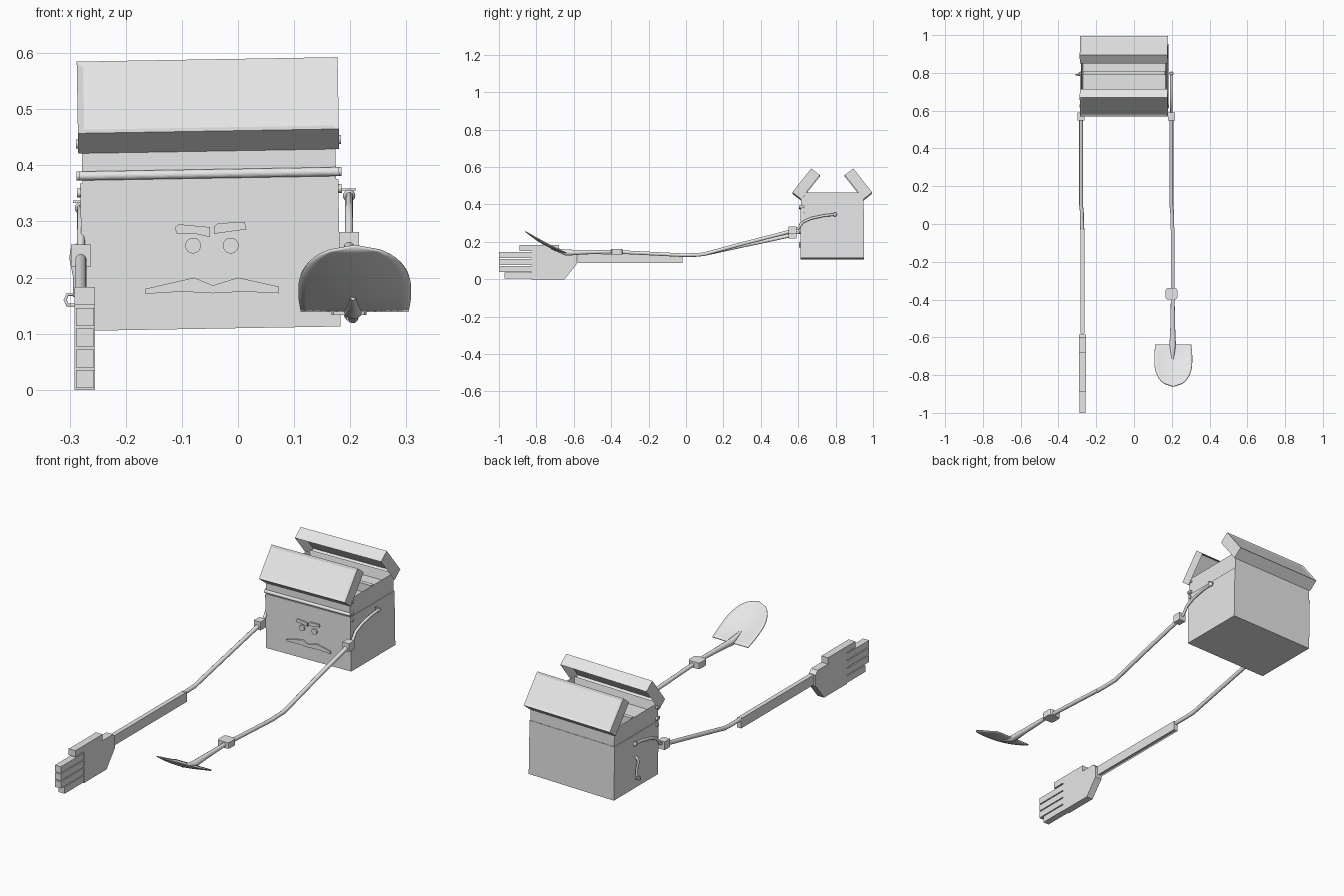
import bpy, bmesh, math
from mathutils import Matrix, Vector

if "Cube" in bpy.data.objects:
    bpy.data.objects.remove(bpy.data.objects["Cube"], do_unlink=True)

grey = bpy.data.materials.new("light grey")
grey.use_nodes = True
grey.diffuse_color = (0.8, 0.8, 0.8, 1)
grey.node_tree.nodes["Principled BSDF"].inputs["Base Color"].default_value = (0.8, 0.8, 0.8, 1)

# Chest placement: centre, half width, and the slight roll of the whole chest
CX, CY, HALF = -0.045, 0.782, 0.23
ROLL = (Matrix.Translation((CX, 0, 0)) @ Matrix.Rotation(-0.017, 4, 'Y')
        @ Matrix.Translation((-CX, 0, 0)))


def finish(name, bm, matrix=None, smooth=False):
    bmesh.ops.recalc_face_normals(bm, faces=bm.faces)
    if matrix is not None:
        bm.transform(matrix)
    mesh = bpy.data.meshes.new(name)
    bm.to_mesh(mesh)
    bm.free()
    mesh.materials.append(grey)
    obj = bpy.data.objects.new(name, mesh)
    bpy.context.collection.objects.link(obj)
    if smooth:
        for p in mesh.polygons:
            p.use_smooth = True
    return obj


def block(centre, size):
    bm = bmesh.new()
    bmesh.ops.create_cube(bm, size=1)
    bmesh.ops.scale(bm, vec=size, verts=bm.verts)
    bmesh.ops.translate(bm, vec=centre, verts=bm.verts)
    return bm


def span(name, lo, hi, matrix=None):
    lo, hi = Vector(lo), Vector(hi)
    return finish(name, block((lo + hi) / 2, hi - lo), matrix)


def recess(bm, direction, margin, depth):
    """Inset the face that looks along direction and sink it."""
    direction = Vector(direction)
    bm.normal_update()
    face = max(bm.faces, key=lambda f: f.normal.dot(direction) * f.calc_area())
    bmesh.ops.inset_region(bm, faces=[face], thickness=margin)
    bmesh.ops.translate(bm, vec=-direction * depth, verts=face.verts)


def prism(name, outline, place, depth, matrix=None):
    """Extrude a flat outline; place maps its 2D points into space."""
    bm = bmesh.new()
    face = bm.faces.new([bm.verts.new(place(*p)) for p in outline])
    out = bmesh.ops.extrude_face_region(bm, geom=[face])
    bmesh.ops.translate(bm, vec=depth,
                        verts=[v for v in out["geom"] if isinstance(v, bmesh.types.BMVert)])
    return finish(name, bm, matrix)


def tube(name, points, radius, radii=None):
    curve = bpy.data.curves.new(name + "_path", 'CURVE')
    curve.dimensions = '3D'
    curve.bevel_depth = radius
    curve.bevel_resolution = 3
    curve.use_fill_caps = True
    spline = curve.splines.new('POLY')
    spline.points.add(len(points) - 1)
    for i, p in enumerate(points):
        spline.points[i].co = (*p, 1)
        spline.points[i].radius = radii[i] if radii else 1
    temp = bpy.data.objects.new(name + "_path", curve)
    bpy.context.collection.objects.link(temp)
    bpy.context.view_layer.update()
    mesh = bpy.data.meshes.new_from_object(temp.evaluated_get(bpy.context.evaluated_depsgraph_get()))
    bpy.data.objects.remove(temp, do_unlink=True)
    bm = bmesh.new()
    bm.from_mesh(mesh)
    return finish(name, bm, smooth=True)


def ball(name, centre, radius):
    bm = bmesh.new()
    bmesh.ops.create_uvsphere(bm, u_segments=16, v_segments=8, radius=radius)
    return finish(name, bm, Matrix.Translation(centre), True)


def disc(name, centre, radius, depth, axis, matrix):
    bm = bmesh.new()
    bmesh.ops.create_cone(bm, cap_ends=True, segments=24, radius1=radius, radius2=radius, depth=depth)
    turn = Matrix.Rotation(math.pi / 2, 4, axis)
    return finish(name, bm, matrix @ Matrix.Translation(centre) @ turn)


# Chest body, open collar and divider
span("chest_body", (CX - HALF, 0.612, 0.109), (CX + HALF, 0.952, 0.372), ROLL)
collar = block((CX, CY, 0.414), (2 * HALF - 0.008, 0.336, 0.09))
recess(collar, (0, 0, 1), 0.012, 0.045)
finish("chest_collar", collar, ROLL)
span("tray_divider", (CX - HALF + 0.012, 0.79, 0.41), (CX + HALF - 0.012, 0.81, 0.456), ROLL)
disc("front_bar", (CX, 0.612, 0.385), 0.008, 2 * HALF + 0.004, 'Y', ROLL)
for side in (-1, 1):
    for z in (0.355, 0.385, 0.442):
        disc("hinge_bolt", (CX + side * (HALF + 0.001), 0.625, z), 0.008, 0.01, 'Y', ROLL)

# Two leaning lid halves, hollow on the inside with a sunk outer panel
lean = Matrix.Translation((CX, 0.642, 0.507)) @ Matrix.Rotation(math.radians(51.7), 4, 'X')
swap = (Matrix.Translation((CX, CY, 0)) @ Matrix.Rotation(math.pi, 4, 'Z')
        @ Matrix.Translation((-CX, -CY, 0)))
for name, turn in (("front_lid", Matrix.Identity(4)), ("back_lid", swap)):
    lid = block((0, 0, 0), (2 * HALF + 0.005, 0.163, 0.058))
    recess(lid, (0, 0, 1), 0.016, 0.004)
    recess(lid, (0, 0, -1), 0.01, 0.04)
    finish(name, lid, ROLL @ turn @ lean)

# Face plates
BROW_R = [(-.112, .29), (-.105, .295), (-.05, .29), (-.05, .272), (-.075, .278), (-.11, .279)]
BROW_L = [(-.043, .291), (-.035, .297), (.012, .299), (.015, .286), (-.043, .278)]
MOUSTACHE = [(-.165, .18), (-.078, .2), (-.045, .186), (0, .2), (.073, .184),
             (.073, .172), (.01, .175), (-.045, .172), (-.1, .175), (-.165, .171)]
for name, outline in (("right_brow", BROW_R), ("left_brow", BROW_L), ("moustache", MOUSTACHE)):
    prism(name, outline, lambda x, z: (x, 0.605, z), (0, 0.009, 0))
for name, x in (("right_eye", -0.08), ("left_eye", -0.013)):
    disc(name, (x, 0.609, 0.257), 0.014, 0.009, 'X', Matrix.Identity(4))

# Upper arms: pivot ball, bent wire, joint block and straight rod
for label, x, dz in (("right", -0.28, -0.011), ("left", 0.198, 0.011)):
    ball(label + "_pivot", (x, 0.797, 0.335 + dz), 0.011)
    span(label + "_pivot_pin", (x - 0.014, 0.793, 0.344 + dz), (x + 0.012, 0.801, 0.348 + dz))
    tube(label + "_wire", [(x, 0.797, 0.335 + dz), (x, 0.74, 0.33 + dz), (x, 0.67, 0.315 + dz),
                           (x, 0.625, 0.295 + dz), (x, 0.6, 0.262 + dz), (x, 0.57, 0.25 + dz)], 0.007)
    span(label + "_joint", (x - 0.018, 0.548, 0.23 + dz), (x + 0.018, 0.59, 0.27 + dz))
    tube(label + "_rod", [(x, 0.56, 0.245 + dz), (x, 0.3, 0.184 + dz / 2), (x, 0.1, 0.135),
                          (x + 0.004, 0.06, 0.13), (x + 0.005, -0.03, 0.129)], 0.01)

# Hanging hook on the right wall
tube("hook_stem", [(-0.28, 0.79, 0.26), (-0.293, 0.79, 0.25), (-0.295, 0.79, 0.235),
                   (-0.288, 0.79, 0.2), (-0.288, 0.79, 0.165)], 0.006)
tube("hook_loop", [(-0.28, 0.79, 0.17), (-0.304, 0.79, 0.17), (-0.308, 0.79, 0.16),
                   (-0.304, 0.79, 0.151), (-0.28, 0.79, 0.151)], 0.003)

# Forearm and open hand
HX = -0.273
forearm = block((HX, -0.3, 0.112), (0.022, 0.56, 0.048))
recess(forearm, (0, 0, -1), 0.004, 0.006)
finish("forearm", forearm)
PALM = [(-0.585, 0.135), (-0.585, 0.08), (-0.65, 0), (-0.825, 0), (-0.825, 0.152), (-0.6, 0.152)]
prism("palm", PALM, lambda y, z: (HX - 0.018, y, z), (0.036, 0, 0))
span("thumb", (HX - 0.018, -0.89, 0.152), (HX + 0.018, -0.68, 0.183))
for i, tip in enumerate((-0.97, -1.0, -1.0, -1.0)):
    z = 0.003 + i * 0.037
    span("finger", (HX - 0.016, tip, z), (HX + 0.016, -0.82, z + 0.032))

# Shovel handle, collar block and socket
SX = 0.205
tube("shovel_shaft", [(SX, -0.02, 0.129), (SX, -0.2, 0.138), (SX, -0.4, 0.148),
                      (SX, -0.55, 0.145), (SX, -0.64, 0.142), (SX, -0.72, 0.165)],
     0.01, [1, 1, 1, 1.3, 1.7, 0.5])
collar_block = block((SX - 0.007, -0.37, 0.148), (0.062, 0.06, 0.03))
bmesh.ops.bevel(collar_block, geom=[e for e in collar_block.edges
                if abs(e.verts[0].co.z - e.verts[1].co.z) > 0.01],
                offset=0.012, segments=2, affect='EDGES', profile=0.5)
finish("shovel_collar", collar_block)

# Shovel blade: rounded, dished sheet
bm = bmesh.new()
ROWS, COLS = 16, 14
rows = []
for j in range(ROWS + 1):
    v = j / ROWS
    taper = max(0, (v - 0.4) / 0.6)
    width = 0.1 * math.sqrt(max(0.001, 1 - taper ** 2.2)) * (0.96 + 0.04 * min(1, v * 4))
    row = []
    for i in range(COLS + 1):
        s = 2 * i / COLS - 1
        dish = 0.014 * (1 - s * s) * math.sin(math.pi * v)
        row.append(bm.verts.new((SX + 0.003 + s * width, -0.638 - 0.222 * v,
                                 0.141 + 0.115 * v ** 1.1 - dish)))
    rows.append(row)
for a, b in zip(rows, rows[1:]):
    for i in range(COLS):
        bm.faces.new((a[i], a[i + 1], b[i + 1], b[i]))
blade = finish("shovel_blade", bm, smooth=True)
thick = blade.modifiers.new("thickness", 'SOLIDIFY')
thick.thickness = 0.005
thick.offset = 0
